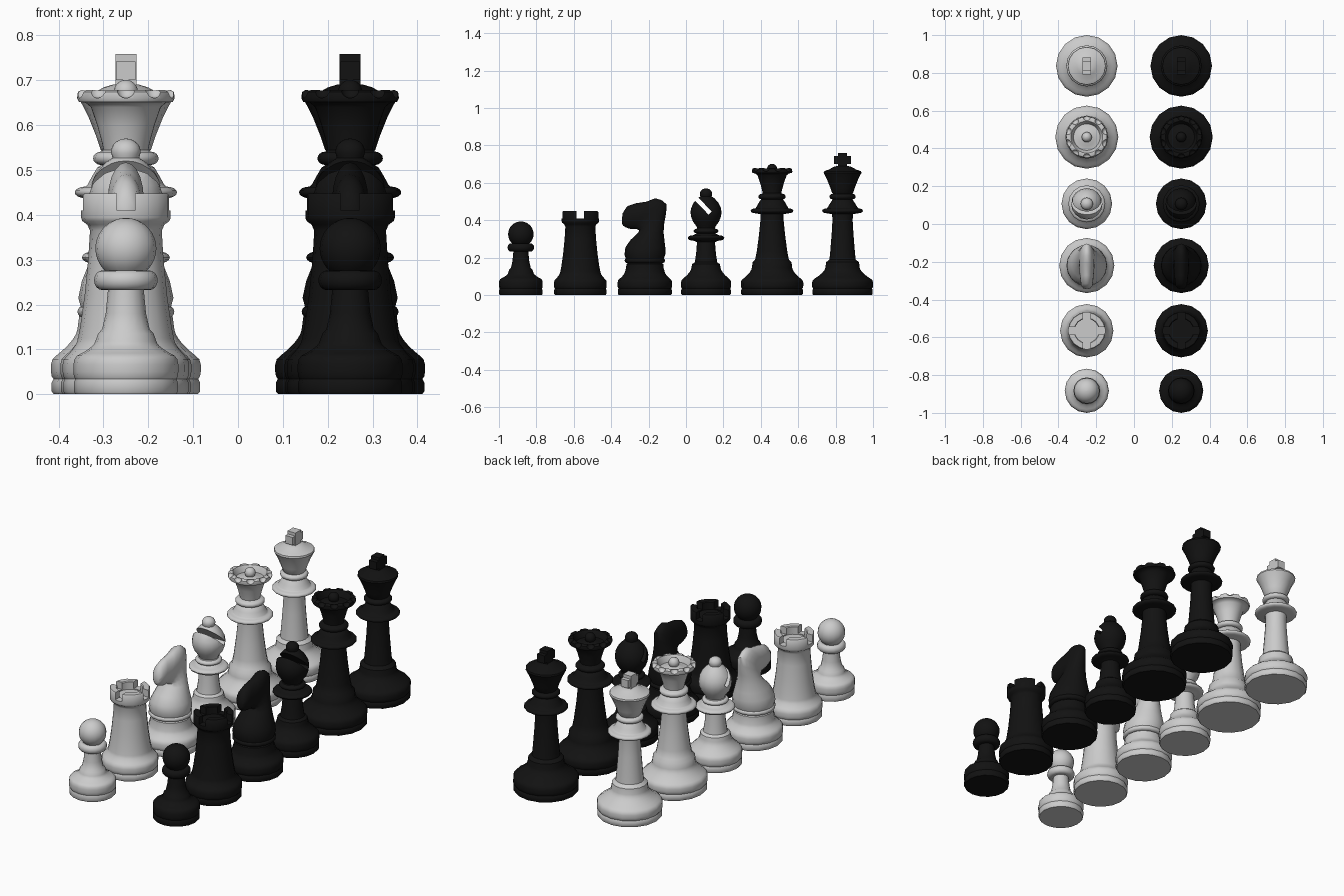
import bpy, bmesh
from math import sin, cos, pi, radians
from mathutils import Vector, Matrix

if "Cube" in bpy.data.objects:
    bpy.data.objects.remove(bpy.data.objects["Cube"])

X = 0.25
parts = []


def finish(name, bm, y, angle=40, keep=True):
    bmesh.ops.recalc_face_normals(bm, faces=bm.faces[:])
    me = bpy.data.meshes.new(name)
    bm.to_mesh(me)
    bm.free()
    ob = bpy.data.objects.new(name, me)
    ob.location = (-X, y, 0)
    bpy.context.collection.objects.link(ob)
    if keep:
        parts.append((ob, angle))
    return ob


def loft(rings):
    bm = bmesh.new()
    vs = [[bm.verts.new(p) for p in ring] for ring in rings]
    n = len(vs[0])
    for a, b in zip(vs, vs[1:]):
        for i in range(n):
            j = (i + 1) % n
            bm.faces.new((a[i], a[j], b[j], b[i]))
    bm.faces.new(vs[0][::-1])
    bm.faces.new(vs[-1])
    return bm


def lathe(name, profile, y, n=16):
    return finish(name, loft([[(r * cos(2 * pi * i / n), r * sin(2 * pi * i / n), z)
                               for i in range(n)] for r, z in profile]), y)


def arc(r, z, a, h, start=-90, end=90, n=8):
    """Rounded bulge: half ellipse of width a and half height h."""
    return [(r + a * cos(radians(start + (end - start) * i / n)),
             z + h * sin(radians(start + (end - start) * i / n))) for i in range(n + 1)]


def foot(r, top_r, top_z):
    """Moulded base that sweeps up to a shoulder."""
    pts = [(r * .96, 0), (r * .99, .006), (r * .99, .026), (r * .965, .034), (r * .99, .04),
           (r, .05), (r, .066), (r * .98, .078), (r * .93, .086)]
    r0, z0 = pts[-1]
    for i in range(1, 7):
        t = i / 6
        pts.append((top_r + (r0 - top_r) * (1 - t) ** 1.6, z0 + (top_z - z0) * t))
    return pts


def cut(ob, cutter):
    mod = ob.modifiers.new("cut", 'BOOLEAN')
    mod.object, mod.solver = cutter, 'EXACT'
    bpy.context.view_layer.update()
    me = bpy.data.meshes.new_from_object(ob.evaluated_get(bpy.context.evaluated_depsgraph_get()))
    ob.modifiers.clear()
    ob.data = me
    bpy.data.objects.remove(cutter)


def box(bm, size, loc, rot=0):
    bmesh.ops.create_cube(bm, size=1, matrix=Matrix.Translation(loc)
                          @ Matrix.Rotation(rot, 4, 'X') @ Matrix.Diagonal((*size, 1)))


# Pawn
lathe("pawn", foot(.117, .068, .118) + [(.062, .135), (.053, .145), (.045, .18), (.040, .232)]
      + arc(.052, .254, .019, .022) + arc(0, .325, .068, .068, -50, 89, 14), -.883)

# Rook with hollow, notched tower top
rook = lathe("rook", foot(.141, .107, .125) + [(.102, .15), (.092, .22), (.084, .30), (.080, .365),
             (.086, .378), (.097, .386), (.1, .394), (.1, .443), (.096, .448), (.068, .448),
             (.064, .444), (.064, .405)], -.565)
bm = bmesh.new()
box(bm, (.04, .3, .1), (0, 0, .46))
c1 = finish("notch_cutter", bm, -.565, keep=False)
cut(rook, c1)
bm = bmesh.new()
box(bm, (.3, .04, .1), (0, 0, .46))
cut(rook, finish("notch_cutter", bm, -.565, keep=False))

# Knight: turned base plus a lofted neck and head, sections as back y, z, front y, z, half width
lathe("knight_base", foot(.146, .106, .125) + [(.1, .145), (.099, .165)]
      + arc(.092, .184, .016, .014), -.22)
sections = [(.098, .185, -.098, .185, .098), (.109, .215, -.109, .215, .106),
            (.110, .25, -.104, .255, .098), (.105, .29, -.076, .295, .082),
            (.100, .335, -.038, .33, .066), (.104, .385, -.030, .345, .054),
            (.114, .44, -.043, .352, .046), (.116, .485, -.055, .354, .042),
            (.088, .508, -.066, .353, .040), (.055, .517, -.076, .353, .040),
            (.010, .499, -.088, .356, .038), (-.05, .490, -.102, .362, .034),
            (-.095, .474, -.116, .370, .030), (-.120, .435, -.123, .384, .018)]
rings = []
for yb, zb, yf, zf, w in sections:
    b, f = Vector((0, yb, zb)), Vector((0, yf, zf))
    mid, half = (b + f) / 2, (b - f) / 2
    rings.append([mid + half * cos(2 * pi * i / 20) + Vector((w * sin(2 * pi * i / 20), 0, 0))
                  for i in range(20)])
finish("knight_head", loft(rings), -.22, 50)

# Bishop with slanted slit in the head
lathe("bishop_body", foot(.134, .078, .145) + [(.074, .165), (.06, .175), (.053, .22), (.048, .283)]
      + arc(.07, .305, .028, .014) + [(.062, .323)] + arc(.05, .342, .016, .012)
      + [(.045, .36)], .107)
head = lathe("bishop_head", [(.044, .35), (.052, .368), (.07, .393), (.08, .42), (.083, .442),
             (.079, .466), (.066, .493), (.045, .517), (.030, .527)]
             + arc(0, .541, .033, .029, -20, 88, 8), .107)
bm = bmesh.new()
box(bm, (.3, .16, .024), (0, -.033, .495), radians(-46))
cut(head, finish("slit_cutter", bm, .107, keep=False))

# Queen with scalloped hollow crown
lathe("queen_body", foot(.167, .108, .145) + [(.104, .175), (.09, .19), (.082, .23), (.070, .32),
      (.062, .40), (.062, .432)] + arc(.09, .450, .024, .013) + [(.085, .468), (.074, .488), (.064, .505)]
      + arc(.055, .526, .018, .015) + [(.05, .545)], .46)
crown = lathe("queen_crown", [(.048, .535), (.053, .56), (.064, .60), (.078, .64), (.09, .65),
              (.105, .652), (.109, .66), (.107, .674), (.1, .678), (.084, .677), (.079, .67),
              (.07, .645), (.045, .648), (.02, .66)], .46, 40)
bm = bmesh.new()
for i in range(10):
    a = 2 * pi * (i + .5) / 10
    bmesh.ops.create_uvsphere(bm, u_segments=12, v_segments=8, radius=.021,
                              matrix=Matrix.Translation((.107 * cos(a), .107 * sin(a), .681)))
cut(crown, finish("scallop_cutter", bm, .46, keep=False))
lathe("queen_finial", arc(0, .674, .027, .027, -88, 88, 10), .46)

# King with cross
lathe("king_body", foot(.163, .092, .145) + [(.088, .175), (.07, .19), (.066, .23), (.058, .33),
      (.054, .40), (.056, .432)] + arc(.085, .450, .024, .013) + [(.08, .468), (.07, .485), (.06, .50)]
      + arc(.052, .526, .018, .015) + [(.056, .545), (.066, .575), (.082, .615), (.097, .645),
      (.101, .652), (.099, .661), (.082, .668), (.074, .67), (.05, .684), (.03, .69)], .837)
bm = bmesh.new()
box(bm, (.047, .048, .08), (0, 0, .718))
cross = finish("king_cross_post", bm, .837)
bm = bmesh.new()
box(bm, (.044, .09, .042), (0, 0, .721))
finish("king_cross_arms", bm, .837)

# Shade everything, then copy the set in black
black = bpy.data.materials.new("black")
black.diffuse_color = (.006, .006, .006, 1)
black.use_nodes = True
black.node_tree.nodes["Principled BSDF"].inputs["Base Color"].default_value = black.diffuse_color
for ob, angle in parts:
    ob.data.shade_smooth()
    ob.data.set_sharp_from_angle(angle=radians(angle))
    dup = ob.copy()
    dup.data = ob.data.copy()
    dup.name = "black_" + ob.name
    dup.location.x = X
    dup.data.materials.clear()
    dup.data.materials.append(black)
    bpy.context.collection.objects.link(dup)
